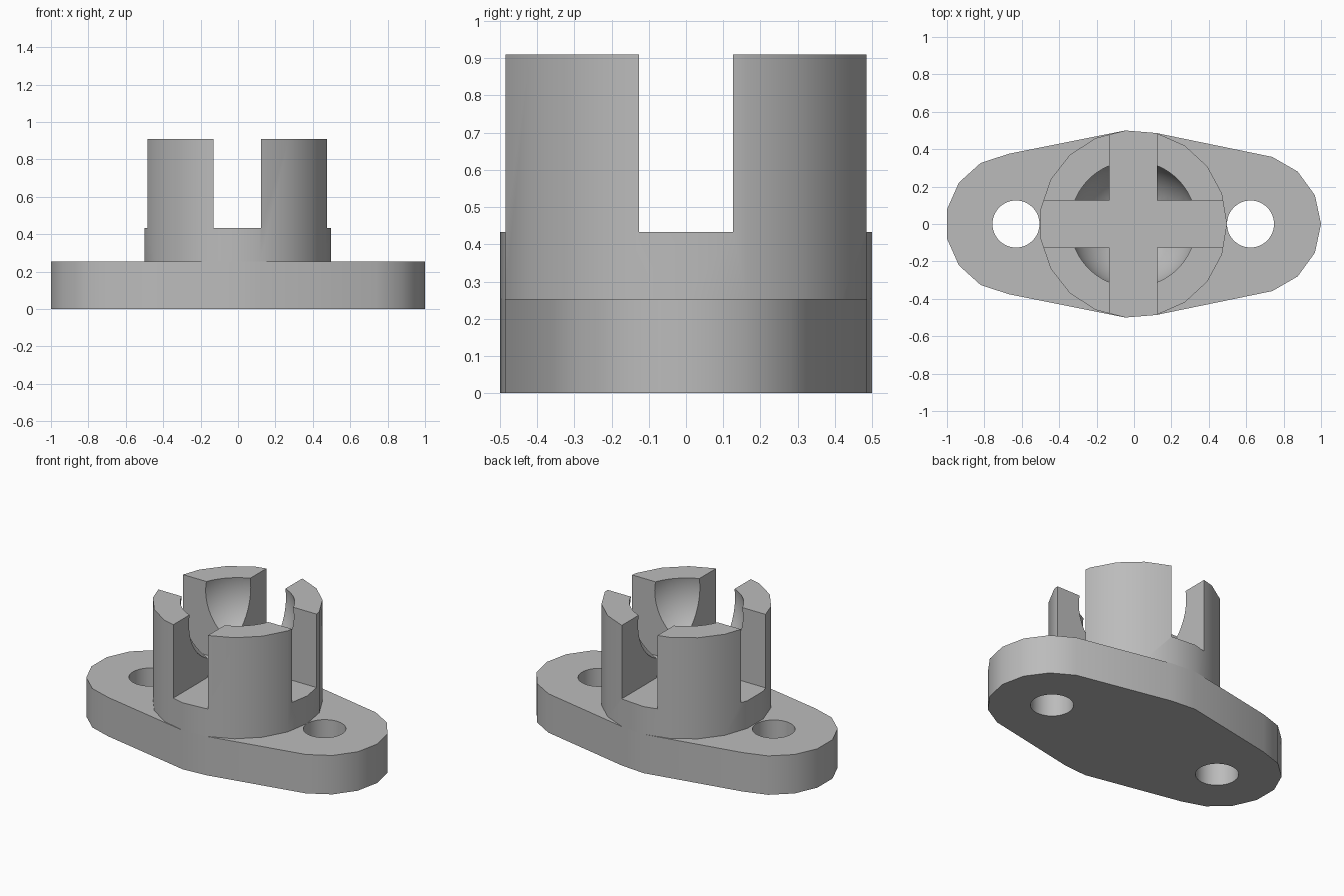
import bpy, bmesh, math
from mathutils import Vector

if "Cube" in bpy.data.objects:
    bpy.data.objects.remove(bpy.data.objects["Cube"])

OFF = -0.004            # small x shift caused by the odd-sided circles
BODY_R, EAR_R, EAR_X = 0.5017, 0.377, 0.627
HOLE_R, SLOT = 0.1256, 0.253
BASE_H, FLOOR_Z, TOP_Z = 0.253, 0.4325, 0.91

grey = bpy.data.materials.new("grey_plastic")
grey.diffuse_color = (0.5, 0.5, 0.5, 1)
grey.use_nodes = True
grey.node_tree.nodes["Principled BSDF"].inputs["Base Color"].default_value = grey.diffuse_color


def circle(r, n, cx=0.0):
    return [(cx + OFF + r * math.cos(2 * math.pi * i / n),
             r * math.sin(2 * math.pi * i / n)) for i in range(n)]


def hull(points):
    """Convex outline, anticlockwise."""
    pts = sorted(points)

    def half(seq):
        out = []
        for p in seq:
            while len(out) > 1 and ((out[-1][0] - out[-2][0]) * (p[1] - out[-2][1])
                                    - (out[-1][1] - out[-2][1]) * (p[0] - out[-2][0])) <= 1e-7:
                out.pop()
            out.append(p)
        return out[:-1]
    return half(pts) + half(pts[::-1])


def make(name, bm):
    bmesh.ops.recalc_face_normals(bm, faces=bm.faces)
    me = bpy.data.meshes.new(name)
    bm.to_mesh(me)
    bm.free()
    me.materials.append(grey)
    ob = bpy.data.objects.new(name, me)
    bpy.context.collection.objects.link(ob)
    return ob


def prism(name, outline, z0, z1):
    bm = bmesh.new()
    low = [bm.verts.new((x, y, z0)) for x, y in outline]
    top = [bm.verts.new((x, y, z1)) for x, y in outline]
    bm.faces.new(low[::-1])
    bm.faces.new(top)
    n = len(outline)
    for i in range(n):
        j = (i + 1) % n
        bm.faces.new((low[i], low[j], top[j], top[i]))
    return make(name, bm)


def box_outline(w, d):
    return [(OFF + sx * w / 2, sy * d / 2) for sx, sy in ((-1, -1), (1, -1), (1, 1), (-1, 1))]


def carve(ob, cutters):
    """Subtract the cutters, bake the result and shade it."""
    for c in cutters:
        c.hide_render = True
        m = ob.modifiers.new("cut", 'BOOLEAN')
        m.operation, m.solver, m.object = 'DIFFERENCE', 'EXACT', c
    bpy.context.view_layer.update()
    dg = bpy.context.evaluated_depsgraph_get()
    me = bpy.data.meshes.new_from_object(ob.evaluated_get(dg))
    ob.modifiers.clear()
    ob.data = me
    for c in cutters:
        bpy.data.objects.remove(c)


def shade(ob):
    bpy.ops.object.select_all(action='DESELECT')
    ob.select_set(True)
    bpy.context.view_layer.objects.active = ob
    bpy.ops.object.shade_smooth_by_angle(angle=math.radians(30))


# mounting flange: hull of the body circle and two ears, with screw holes
outline = hull(circle(BODY_R, 19) + circle(EAR_R, 15, EAR_X) + circle(EAR_R, 15, -EAR_X))
flange = prism("mounting_flange", outline, 0, BASE_H)
carve(flange, [prism("screw_hole", circle(HOLE_R, 48, s * EAR_X), -0.1, 0.4) for s in (-1, 1)])
shade(flange)

# ball socket: 19-sided column, cross slots and a spherical seat
socket = prism("ball_socket", circle(BODY_R, 19), BASE_H, TOP_Z)
bm = bmesh.new()
bmesh.ops.create_uvsphere(bm, u_segments=72, v_segments=36, radius=0.342)
bmesh.ops.translate(bm, verts=bm.verts, vec=Vector((OFF, 0, 0.85)))
ball = make("ball_cutter", bm)
carve(socket, [ball,
               prism("slot_x", box_outline(1.4, SLOT), FLOOR_Z, 1.3),
               prism("slot_y", box_outline(SLOT, 1.4), FLOOR_Z, 1.3)])

# drop the hidden underside that rests on the flange
bm = bmesh.new()
bm.from_mesh(socket.data)
under = [f for f in bm.faces if f.normal.z < -0.9 and f.calc_center_median().z < BASE_H + 0.01]
bmesh.ops.delete(bm, geom=under, context='FACES')
bm.to_mesh(socket.data)
bm.free()
shade(socket)
